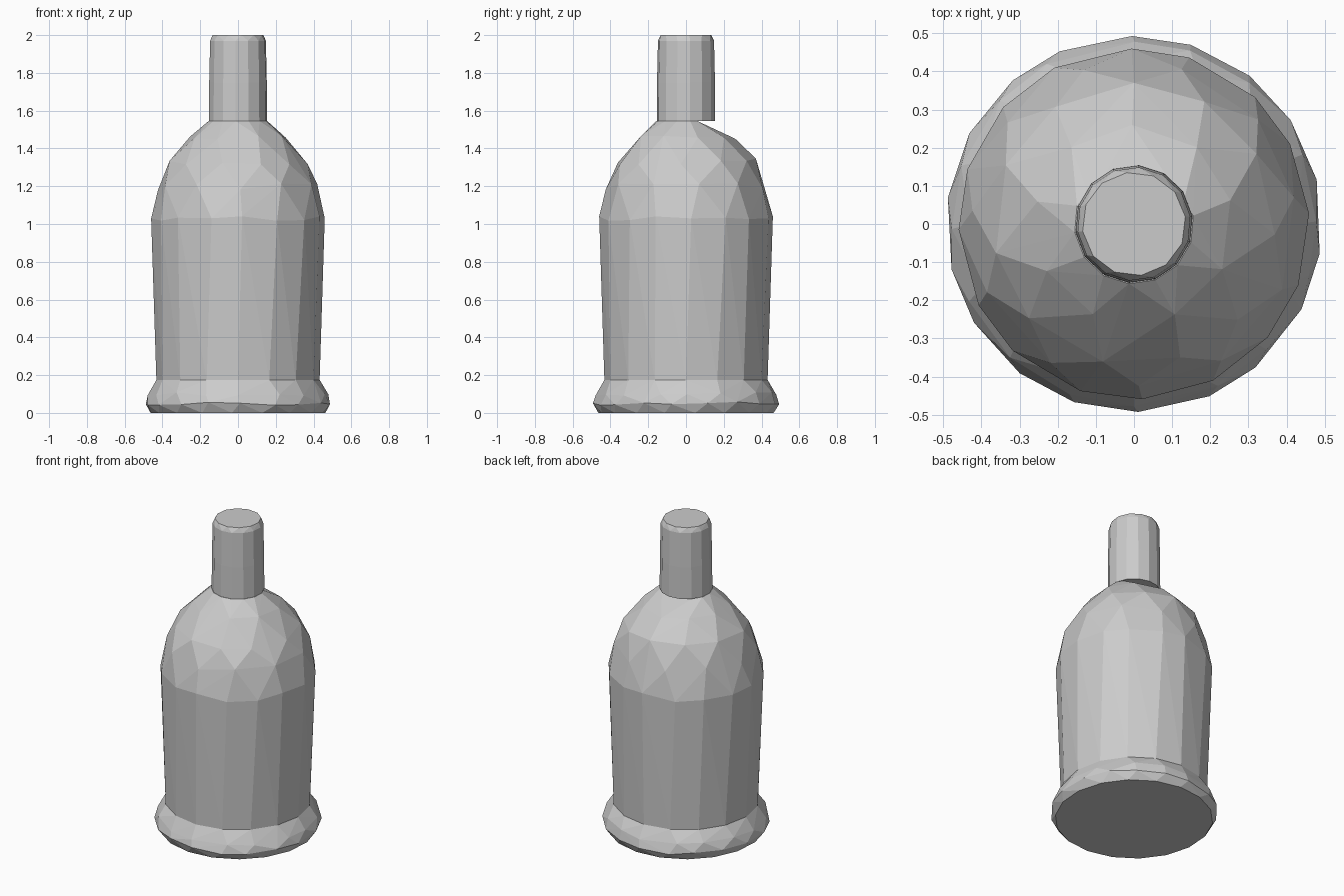
import bpy, bmesh, random
from math import cos, sin, radians, pi

if "Cube" in bpy.data.objects:
    bpy.data.objects.remove(bpy.data.objects["Cube"], do_unlink=True)

random.seed(4)
grey = bpy.data.materials.new("plain grey")
grey.use_nodes = True
grey.diffuse_color = (0.6, 0.6, 0.6, 1)
grey.node_tree.nodes["Principled BSDF"].inputs["Base Color"].default_value = (0.6, 0.6, 0.6, 1)


def ring(radius, z, sides, start=0, wobble=0.0, rise=0.0):
    """Points around a circle, with slight hand-cut unevenness."""
    points = []
    for i in range(sides):
        a = radians(start) + 2 * pi * (i + random.uniform(-wobble, wobble)) / sides
        points.append((radius * cos(a), radius * sin(a), z + random.uniform(-rise, rise)))
    return points


def faceted_part(name, points, open_bottom=False):
    """Wrap rings of points in a convex, flat-shaded shell."""
    bm = bmesh.new()
    for p in points:
        bm.verts.new(p)
    hull = bmesh.ops.convex_hull(bm, input=bm.verts)
    spare = {g for g in hull["geom_interior"] + hull["geom_unused"]
             if isinstance(g, bmesh.types.BMVert)}
    bmesh.ops.delete(bm, geom=list(spare), context='VERTS')
    bmesh.ops.recalc_face_normals(bm, faces=bm.faces)
    if open_bottom:
        hidden = [f for f in bm.faces if f.normal.z < -0.99]
        bmesh.ops.delete(bm, geom=hidden, context='FACES')
    mesh = bpy.data.meshes.new(name)
    bm.to_mesh(mesh)
    bm.free()
    mesh.materials.append(grey)
    obj = bpy.data.objects.new(name, mesh)
    bpy.context.collection.objects.link(obj)
    return obj


# Flared foot
faceted_part("base_rim",
             ring(0.465, 0.0, 18, 6) + ring(0.493, 0.05, 18, 12, 0.1, 0.012)
             + ring(0.478, 0.1, 16, 3, 0.15, 0.01) + ring(0.432, 0.175, 16, 0))

# Tapered wall and domed shoulder; the collar edge is cut back at the rear
collar = [(x, min(y, 0.06), z) for x, y, z in ring(0.157, 1.545, 14, 8)]
faceted_part("bottle_body",
             ring(0.432, 0.172, 16, 0) + ring(0.46, 1.03, 16, 3, 0.1, 0.015)
             + ring(0.425, 1.2, 11, 10, 0.12, 0.02) + ring(0.37, 1.33, 11, 26, 0.12, 0.02)
             + ring(0.26, 1.46, 9, 10, 0.12, 0.01) + collar, open_bottom=True)

# Neck with a narrow bevel at the lip
faceted_part("neck",
             ring(0.155, 1.545, 14, 8) + ring(0.154, 1.75, 14, 8)
             + ring(0.149, 1.97, 14, 8) + ring(0.136, 2.0, 12, 8))
